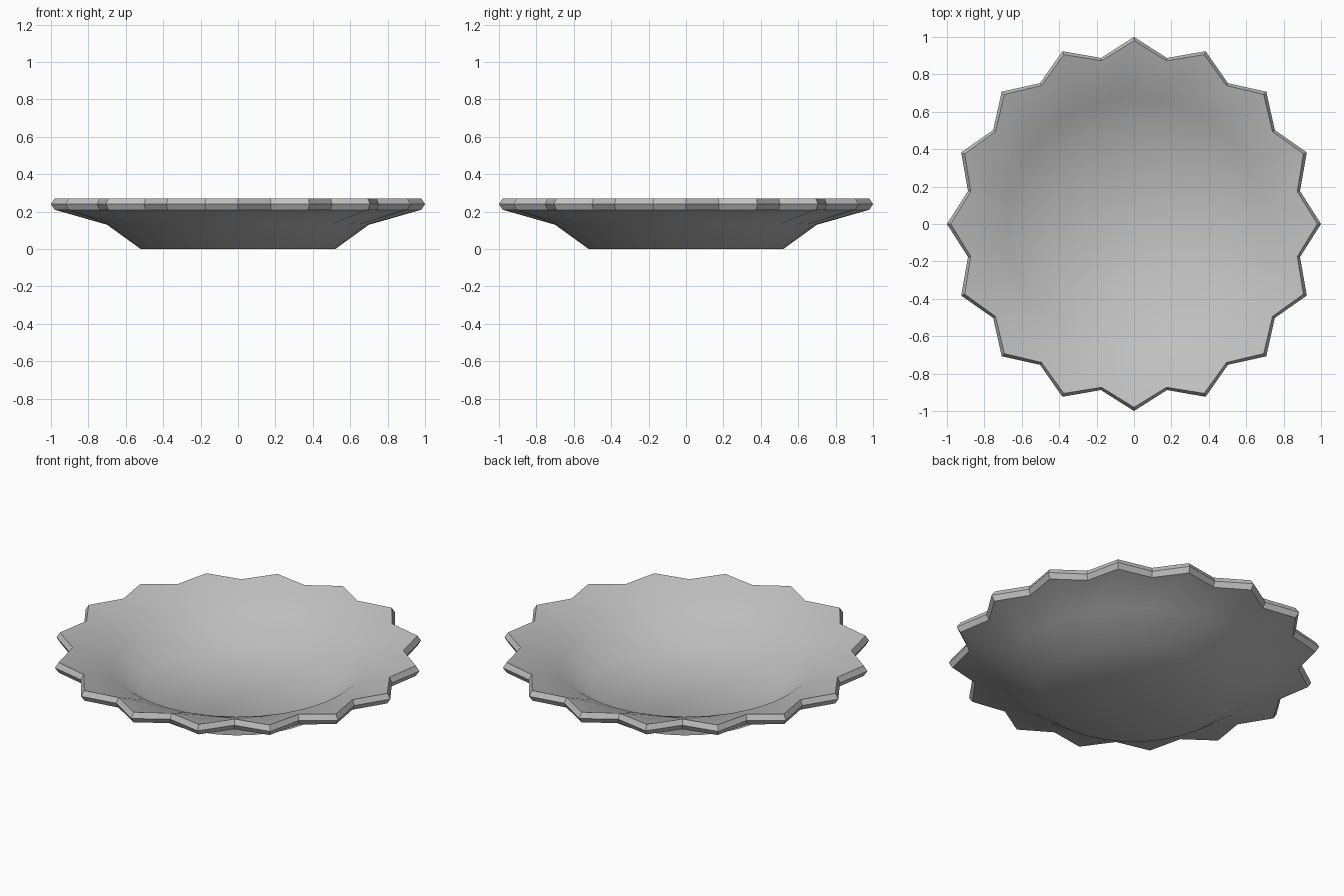
import bpy, bmesh, math

if "Cube" in bpy.data.objects:
    bpy.data.objects.remove(bpy.data.objects["Cube"])

SEG = 32  # 16 points and 16 notches around the rim

mat = bpy.data.materials.new("plain grey")
mat.diffuse_color = (0.53, 0.53, 0.53, 1)
mat.use_nodes = True
mat.node_tree.nodes["Principled BSDF"].inputs["Base Color"].default_value = mat.diffuse_color

# Profile from underside centre, round the rim, to inside centre:
# (radius at points, radius at notches, height)
profile = [
    (0.52, 0.52, 0.00),    # foot
    (0.70, 0.70, 0.13),    # underside shoulder
    (0.98, 0.89, 0.21),    # rim, lower edge
    (1.00, 0.905, 0.24),   # rim, widest
    (0.98, 0.89, 0.27),    # rim, upper edge
    (0.68, 0.68, 0.185),   # inner shoulder
    (0.51, 0.51, 0.065),   # floor edge
]
RIM_BANDS = (2, 3)

bm = bmesh.new()
rings = []
for r_point, r_notch, z in profile:
    ring = []
    for i in range(SEG):
        a = 2 * math.pi * i / SEG
        r = r_notch if i % 2 else r_point
        ring.append(bm.verts.new((r * math.cos(a), r * math.sin(a), z)))
    rings.append(ring)

# Walls; the scalloped rim bands stay faceted
for k in range(len(rings) - 1):
    for i in range(SEG):
        j = (i + 1) % SEG
        f = bm.faces.new((rings[k][i], rings[k][j], rings[k + 1][j], rings[k + 1][i]))
        f.smooth = k not in RIM_BANDS

# Underside and inside floor
for ring, z in ((rings[0], 0.0), (rings[-1], 0.055)):
    c = bm.verts.new((0, 0, z))
    for i in range(SEG):
        f = bm.faces.new((c, ring[i], ring[(i + 1) % SEG]))
        f.smooth = True

bmesh.ops.recalc_face_normals(bm, faces=bm.faces[:])

# Keep the rim edges crisp
for e in bm.edges:
    if any(not f.smooth for f in e.link_faces):
        e.smooth = False

mesh = bpy.data.meshes.new("scalloped_plate")
bm.to_mesh(mesh)
bm.free()
mesh.materials.append(mat)
plate = bpy.data.objects.new("scalloped_plate", mesh)
bpy.context.collection.objects.link(plate)
